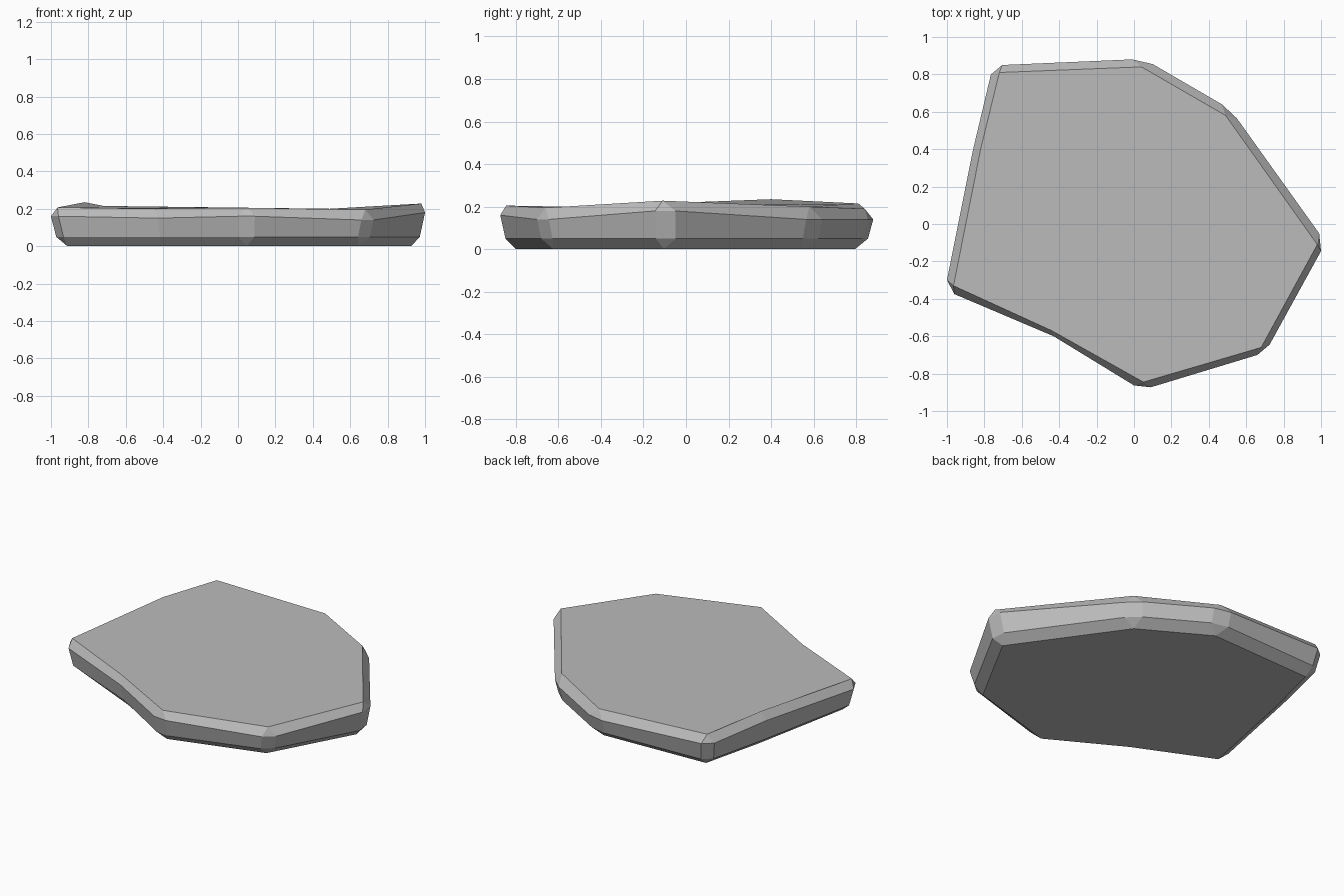
import bpy
import bmesh

cube = bpy.data.objects.get("Cube")
if cube:
    bpy.data.objects.remove(cube, do_unlink=True)

# Stone colour
stone = bpy.data.materials.new("stone grey")
stone.use_nodes = True
grey = (0.5, 0.5, 0.5, 1)
stone.diffuse_color = grey
bsdf = stone.node_tree.nodes["Principled BSDF"]
bsdf.inputs["Base Color"].default_value = grey
bsdf.inputs["Roughness"].default_value = 0.9

# Corners, counter-clockwise: top point, rim height, rim points (two = chamfered)
corners = [
    ((0.05, -0.845, 0.205), 0.16, [(0.0, -0.863), (0.09, -0.873)]),
    ((0.68, -0.66, 0.195), 0.14, [(0.66, -0.70), (0.725, -0.645)]),
    ((0.98, -0.11, 0.228), 0.18, [(1.0, -0.145), (0.99, -0.05)]),
    ((0.49, 0.58, 0.2), 0.14, [(0.55, 0.565), (0.47, 0.64)]),
    ((0.04, 0.84, 0.19), 0.14, [(0.10, 0.855), (-0.01, 0.88)]),
    ((-0.72, 0.81, 0.215), 0.165, [(-0.705, 0.85), (-0.765, 0.80)]),
    ((-0.82, 0.4, 0.235), 0.185, [(-0.86, 0.4)]),
    ((-0.965, -0.33, 0.207), 0.16, [(-1.0, -0.30), (-0.96, -0.375)]),
    ((-0.44, -0.57, 0.2), 0.15, [(-0.43, -0.6)]),
]
FOOT_Z, FOOT_SCALE, BASE_SCALE = 0.05, 0.972, 0.945

bm = bmesh.new()
columns = []
for (x, y, z), rim_z, rim in corners:
    columns.append((
        bm.verts.new((x, y, z)),
        [bm.verts.new((a, b, rim_z)) for a, b in rim],
        [bm.verts.new((a * FOOT_SCALE, b * FOOT_SCALE, FOOT_Z)) for a, b in rim],
        bm.verts.new((x * BASE_SCALE, y * BASE_SCALE, 0)),
    ))

# Flat top and underside
bm.faces.new([c[0] for c in columns])
bm.faces.new([c[3] for c in reversed(columns)])

for i, (top, rim, foot, base) in enumerate(columns):
    # Chamfered corner
    if len(rim) == 2:
        bm.faces.new((top, rim[0], rim[1]))
        bm.faces.new((rim[0], foot[0], foot[1], rim[1]))
        bm.faces.new((foot[0], base, foot[1]))
    # Sloped edge, side wall and undercut to the next corner
    top2, rim2, foot2, base2 = columns[(i + 1) % len(columns)]
    loop = [top, rim[-1], foot[-1], base]
    following = [top2, rim2[0], foot2[0], base2]
    for k in range(3):
        bm.faces.new((loop[k], loop[k + 1], following[k + 1], following[k]))

bmesh.ops.recalc_face_normals(bm, faces=bm.faces)
mesh = bpy.data.meshes.new("flat_stone")
bm.to_mesh(mesh)
bm.free()
mesh.materials.append(stone)
slab = bpy.data.objects.new("flat_stone", mesh)
bpy.context.collection.objects.link(slab)
